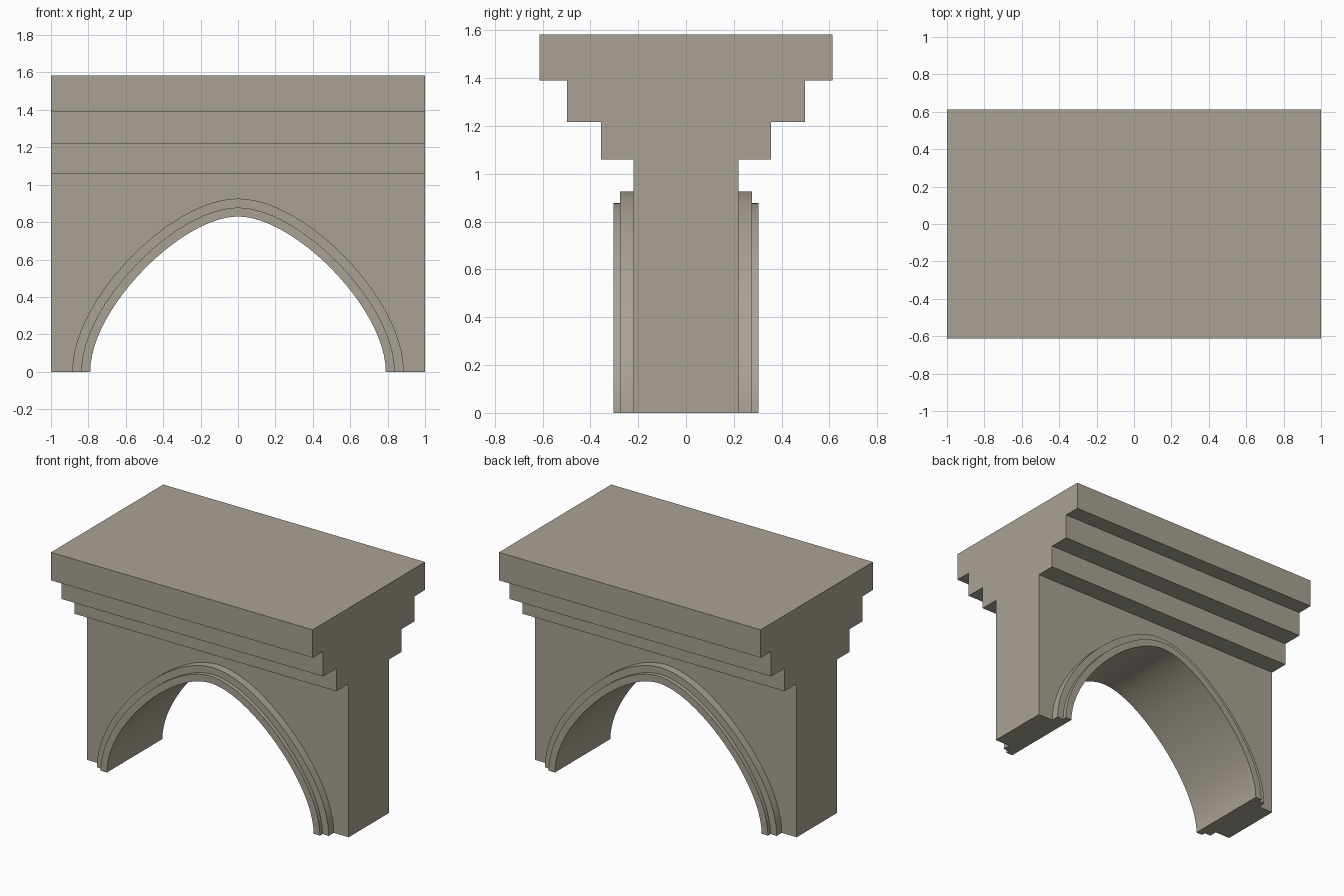
import bpy, bmesh, math
from mathutils import Vector

if "Cube" in bpy.data.objects:
    bpy.data.objects.remove(bpy.data.objects["Cube"])

stone = bpy.data.materials.new("warm_grey_stone")
stone.diffuse_color = (0.40, 0.36, 0.295, 1)
stone.use_nodes = True
stone.node_tree.nodes["Principled BSDF"].inputs["Base Color"].default_value = stone.diffuse_color

SEG = 24                     # segments per half arch
HALF, RISE = 0.79, 0.83      # arch opening half width and height


def arch(offset=0.0):
    """Arch curve, right foot to left foot, moved outward by offset."""
    p = [Vector(v) for v in ((HALF, 0), (HALF, 0.34), (0.30, RISE), (0, RISE))]
    half = []
    for i in range(SEG + 1):
        t = i / SEG
        s = 1 - t
        pos = s**3 * p[0] + 3*s*s*t * p[1] + 3*s*t*t * p[2] + t**3 * p[3]
        d = (s*s * (p[1] - p[0]) + 2*s*t * (p[2] - p[1]) + t*t * (p[3] - p[2])).normalized()
        half.append((pos.x + d.y * offset, pos.y - d.x * offset))
    return half + [(-x, z) for x, z in reversed(half[:-1])]


def extrude_profile(name, points, y0, y1):
    """Solid from an x-z outline, spanning y0 to y1."""
    bm = bmesh.new()
    face = bm.faces.new([bm.verts.new((x, y0, z)) for x, z in points])
    ext = bmesh.ops.extrude_face_region(bm, geom=[face], use_keep_orig=True)
    verts = [g for g in ext["geom"] if isinstance(g, bmesh.types.BMVert)]
    bmesh.ops.translate(bm, verts=verts, vec=(0, y1 - y0, 0))
    bmesh.ops.recalc_face_normals(bm, faces=bm.faces)
    for f in bm.faces:
        f.smooth = True
    mesh = bpy.data.meshes.new(name)
    bm.to_mesh(mesh)
    bm.free()
    mesh.set_sharp_from_angle(angle=math.radians(30))
    mesh.materials.append(stone)
    obj = bpy.data.objects.new(name, mesh)
    bpy.context.collection.objects.link(obj)
    return obj


# Wall with arched opening
extrude_profile("arch_wall", [(-1, 0), (-1, 1.06), (1, 1.06), (1, 0)] + arch(), -0.22, 0.22)

# Stepped cornice courses
for name, depth, z0, z1 in (("lower_course", 0.355, 1.06, 1.217),
                            ("middle_course", 0.498, 1.217, 1.39),
                            ("top_slab", 0.613, 1.39, 1.583)):
    extrude_profile(name, [(-1, z0), (-1, z1), (1, z1), (1, z0)], -depth, depth)

# Stepped arch mouldings on both faces
for side, sign in (("front", -1), ("back", 1)):
    for name, width, y0, y1 in (("wide_moulding", 0.096, 0.22, 0.275),
                                ("narrow_moulding", 0.048, 0.275, 0.303)):
        extrude_profile(f"{side}_{name}", arch() + arch(width)[::-1], sign * y0, sign * y1)
